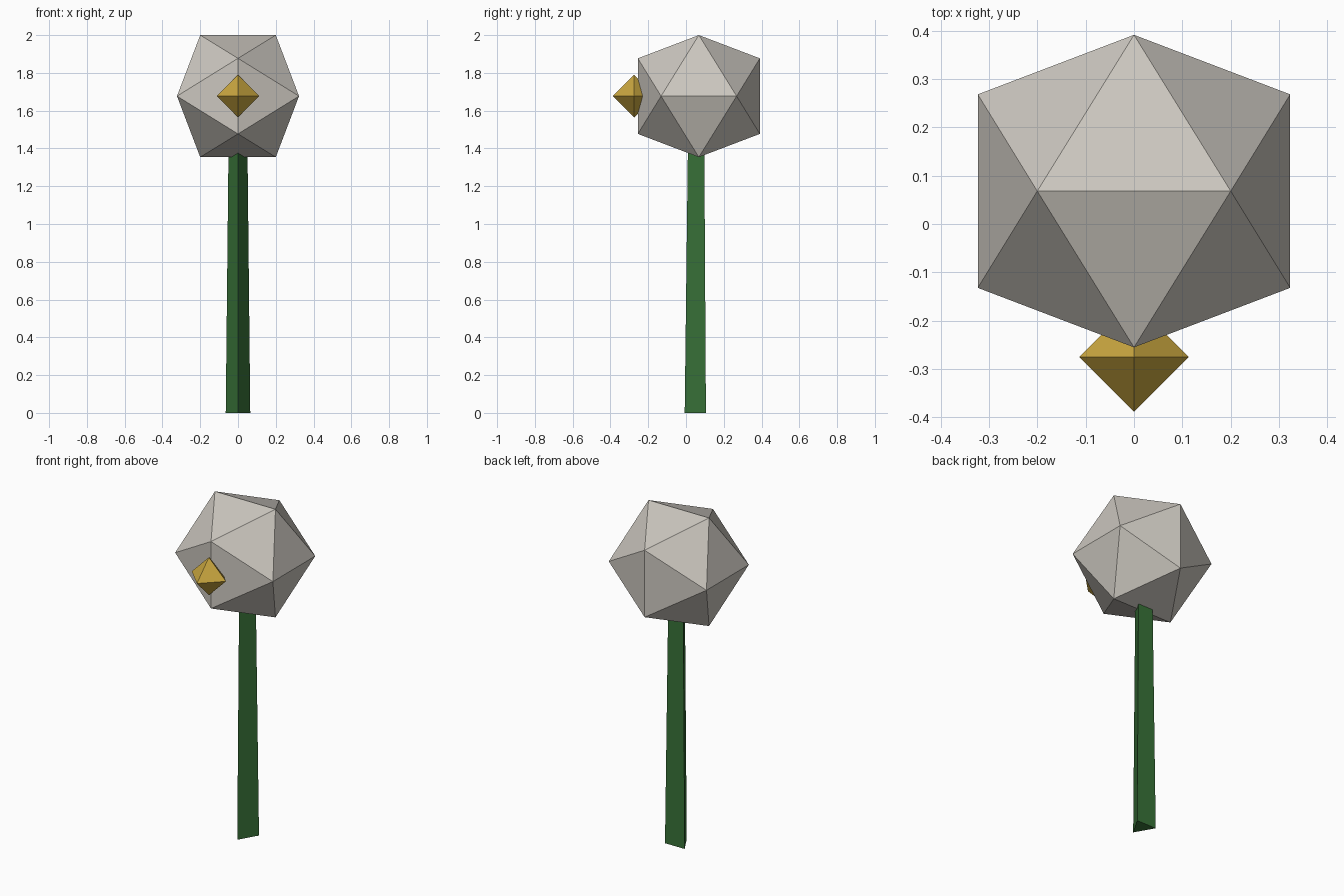
import bpy, bmesh
from math import sin, cos, radians
from mathutils import Vector

if "Cube" in bpy.data.objects:
    bpy.data.objects.remove(bpy.data.objects["Cube"])


def hull_part(name, points, centre, color):
    """Flat-shaded convex solid around the given corner points."""
    bm = bmesh.new()
    for p in points:
        bm.verts.new(Vector(p))
    bmesh.ops.convex_hull(bm, input=bm.verts)
    # merge triangles that lie in one plane, then face everything outward
    bmesh.ops.dissolve_limit(bm, angle_limit=radians(0.5), verts=bm.verts, edges=bm.edges)
    bmesh.ops.recalc_face_normals(bm, faces=bm.faces)
    mesh = bpy.data.meshes.new(name)
    bm.to_mesh(mesh)
    bm.free()
    obj = bpy.data.objects.new(name, mesh)
    obj.location = centre
    bpy.context.collection.objects.link(obj)
    mat = bpy.data.materials.new(name + "_color")
    mat.diffuse_color = (*color, 1)
    mat.use_nodes = True
    mat.node_tree.nodes["Principled BSDF"].inputs["Base Color"].default_value = mat.diffuse_color
    mesh.materials.append(mat)
    return obj


AXIS_Y = 0.068
HEAD_Z = 1.677

# head: icosahedron from three golden rectangles
a, b = 0.2, 0.323
corners = []
for s in (-1, 1):
    for t in (-1, 1):
        corners += [(s * a, 0, t * b), (s * b, t * a, 0), (0, s * b, t * a)]
hull_part("head", corners, (0, AXIS_Y, HEAD_Z), (0.60, 0.57, 0.52))

# front bud: octahedron half sunk in the head
r = 0.113
tips = [[s * r if i == axis else 0 for i in range(3)]
        for axis in range(3) for s in (-1, 1)]
hull_part("front_bud", tips, (0, -0.275, HEAD_Z), (0.58, 0.38, 0.05))

# stem: tapered three-sided post, one edge facing the front
rings = [(radius * cos(radians(angle)), radius * sin(radians(angle)), z)
         for radius, z in ((0.075, 0), (0.058, 1.4))
         for angle in (-90, 30, 150)]
hull_part("stem", rings, (0, AXIS_Y, 0), (0.04, 0.17, 0.04))
